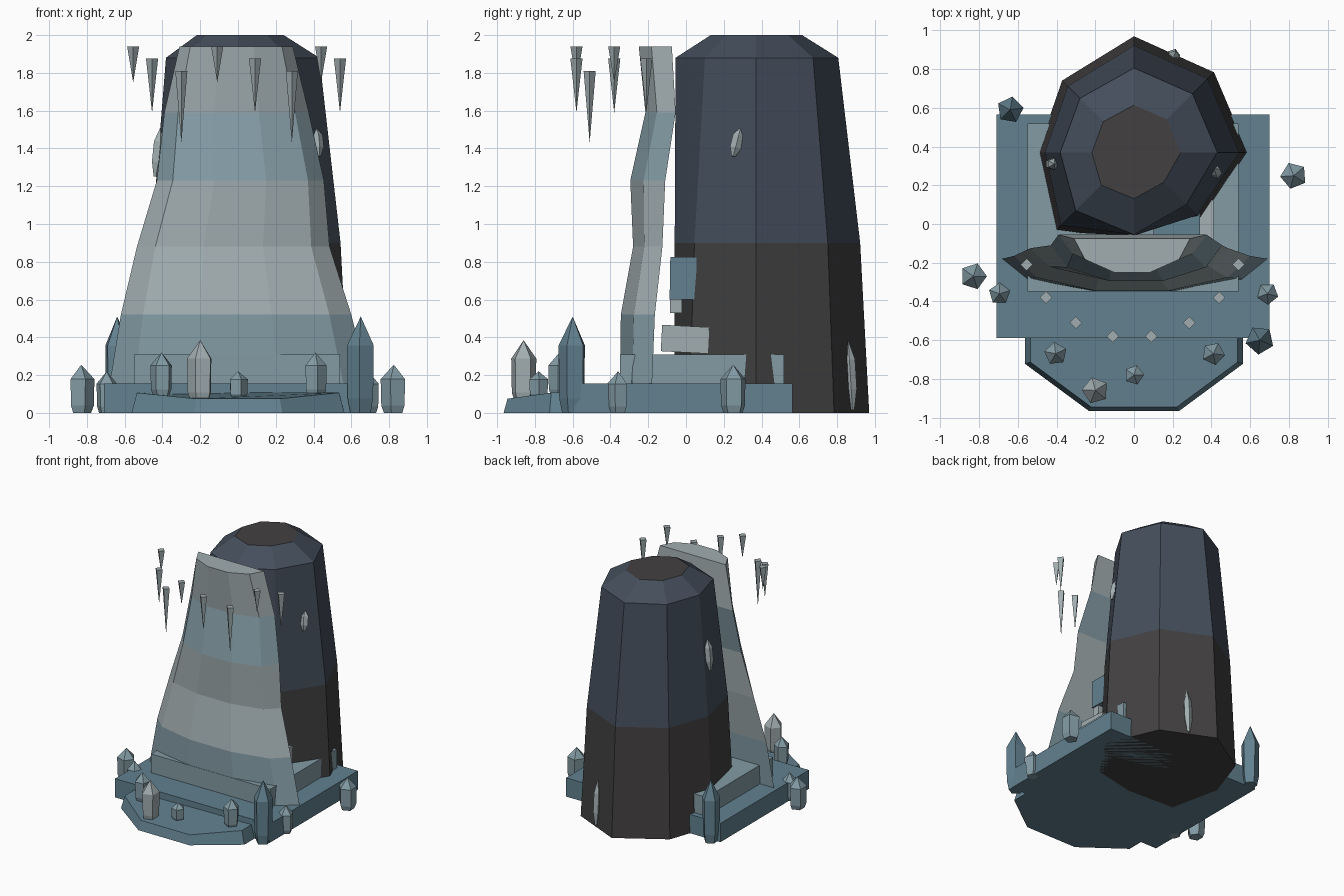
import bpy, bmesh
from math import cos, sin, pi, radians
from mathutils import Vector, Matrix

if "Cube" in bpy.data.objects:
    bpy.data.objects.remove(bpy.data.objects["Cube"])

# Palette given as sRGB, converted to linear
def mat(name, r, g, b):
    m = bpy.data.materials.new(name)
    m.diffuse_color = tuple((c / 255) ** 2.2 for c in (r, g, b)) + (1,)
    m.use_nodes = True
    m.node_tree.nodes["Principled BSDF"].inputs["Base Color"].default_value = m.diffuse_color
    return m

STONE = mat("dark_stone", 68, 66, 66)
SLATE = mat("blue_slate", 70, 79, 92)
DEEP = mat("deep_ice", 98, 128, 142)
MID = mat("mid_ice", 130, 154, 163)
PALE = mat("pale_ice", 160, 172, 175)

def finish(name, bm, mats):
    bmesh.ops.recalc_face_normals(bm, faces=bm.faces)
    me = bpy.data.meshes.new(name)
    bm.to_mesh(me)
    bm.free()
    for m in mats:
        me.materials.append(m)
    ob = bpy.data.objects.new(name, me)
    bpy.context.collection.objects.link(ob)
    return ob

def loft(name, rings, mats, bands=None, caps=(0, 0)):
    """Join point rings into a closed solid; bands = material per level."""
    bm = bmesh.new()
    vs = [[bm.verts.new(p) for p in ring] for ring in rings]
    n = len(vs[0])
    for k in range(len(vs) - 1):
        for i in range(n):
            j = (i + 1) % n
            f = bm.faces.new((vs[k][i], vs[k][j], vs[k + 1][j], vs[k + 1][i]))
            f.material_index = bands[k] if bands else 0
    for ring, c in zip((vs[0][::-1], vs[-1]), caps):
        bm.faces.new(ring).material_index = c
    return finish(name, bm, mats)

def box(name, x0, x1, y0, y1, z0, z1, m, turn=0):
    bm = bmesh.new()
    bmesh.ops.create_cube(bm, size=1)
    c = Vector((x0 + x1, y0 + y1, z0 + z1)) / 2
    bm.transform(Matrix.Translation(c) @ Matrix.Rotation(radians(turn), 4, 'X')
                 @ Matrix.Diagonal((x1 - x0, y1 - y0, z1 - z0, 1)))
    return finish(name, bm, [m])

def spike(name, loc, profile, sides, m, tilt=(0, 0), spin=0.0):
    """Turned solid from (radius, height) pairs, ending in a point."""
    bm = bmesh.new()
    rings = [[bm.verts.new((r * cos(spin + 2 * pi * i / sides),
                            r * sin(spin + 2 * pi * i / sides), z))
              for i in range(sides)] for r, z in profile[:-1]]
    tip = bm.verts.new((0, 0, profile[-1][1]))
    bm.faces.new(rings[0])
    for i in range(sides):
        j = (i + 1) % sides
        for a, b in zip(rings, rings[1:]):
            bm.faces.new((a[i], a[j], b[j], b[i]))
        bm.faces.new((rings[-1][i], rings[-1][j], tip))
    bm.transform(Matrix.Translation(loc) @ Matrix.Rotation(tilt[0], 4, 'X')
                 @ Matrix.Rotation(tilt[1], 4, 'Y'))
    return finish(name, bm, [m])

# Rock column: irregular octagon, tapering, flattened at the front
radii = [.59, .585, .60, .525, .50, .58, .58, .50]
levels = [(0, 1, 0), (.9, .92, 0), (1.88, .73, .25), (2, .41, .35)]
rings = []
for z, s, even in levels:
    ring = []
    for i, r in enumerate(radii):
        r = s * (r * (1 - even) + .59 * even)
        a = i * pi / 4
        ring.append((r * cos(a), max(.37 + r * sin(a), -.06), z))
    rings.append(ring)
loft("rock_column", rings, [STONE, SLATE], [0, 1, 1])

# Frozen waterfall: half-ellipse section with a flat back, banded by level
fall = [(.15, -.68, .69, -.18, -.35), (.52, -.62, .60, -.165, -.345),
        (.88, -.535, .485, -.125, -.28), (1.23, -.43, .455, -.11, -.295),
        (1.59, -.39, .375, -.055, -.215), (1.94, -.31, .29, -.075, -.25)]
rings = []
for z, xl, xr, yb, yf in fall:
    c, w = (xl + xr) / 2, (xr - xl) / 2
    rings.append([(c - w * cos(pi * i / 5), yb + (yf - yb) * sin(pi * i / 5) / .951, z)
                  for i in range(6)])
loft("frozen_waterfall", rings, [MID, PALE], [0, 1, 1, 0, 1], (0, 1))

# Stepped plinth
box("lower_step", -.71, .70, -.59, .565, 0, .155, DEEP)
box("upper_step", -.55, .54, -.35, .52, .15, .31, MID)

# Frozen pool: low octagonal disc, tilted slightly up to the back
rings = []
for s, top in ((1, 0), (.95, 1)):
    ring = []
    for i in range(8):
        a = pi / 8 + i * pi / 4
        y = -.55 + .45 * s * sin(a)
        ring.append((.61 * s * cos(a), y, top * (.075 + .035 * min(1, max(0, (y + .94) / .25)))))
    rings.append(ring)
loft("frozen_pool", rings, [DEEP])

# Ice ledges between rock and waterfall
box("low_ledge", .16, .41, -.13, .12, .32, .46, PALE, -3)
box("small_ledge", .12, .33, -.085, -.02, .53, .60, PALE)
box("high_ledge", .10, .34, -.085, .055, .60, .825, DEEP, -1)

# Ground crystals: x, y, base z, tip z, radius
crystals = [(-.83, -.27, 0, .255, .07, MID), (.825, .25, 0, .255, .07, MID),
            (-.64, .59, 0, .51, .07, DEEP), (.65, -.60, 0, .51, .075, DEEP),
            (-.695, -.36, 0, .22, .057, MID), (.69, -.36, 0, .22, .057, MID),
            (-.405, -.67, .09, .32, .06, MID), (.41, -.67, .09, .32, .06, MID),
            (-.20, -.86, .06, .385, .07, PALE), (0, -.78, .08, .22, .052, MID)]
for k, (x, y, z0, z1, r, m) in enumerate(crystals):
    h = z1 - z0
    spike(f"crystal_{k + 1}", (x, y, z0),
          [(r * .75, 0), (r * .95, .15 * h), (r, .7 * h), (0, h)], 5, m, spin=k * .7)

# Crystals set in the rock face
shard = [(.012, -.5), (.035, -.2), (.035, .22), (0, .5)]
for k, (x, y, z, h, tilt) in enumerate([(.205, .87, .2, .37, (.06, 0)),
                                        (.42, .27, 1.435, .16, (-.25, -.1)),
                                        (-.425, .31, 1.38, .26, (0, .1))]):
    spike(f"rock_crystal_{k + 1}", (x, y, z), [(r * .9, t * h) for r, t in shard], 5, PALE, tilt)

# Hanging icicles in a half ring, cycling through three lengths
spots = [(-.555, -.21), (-.455, -.38), (-.30, -.51), (-.11, -.58),
         (.09, -.58), (.285, -.51), (.44, -.38), (.54, -.21)]
sizes = [(1.94, .19), (1.875, .285), (1.81, .38)]
for k, (x, y) in enumerate(spots):
    z, length = sizes[k % 3]
    spike(f"icicle_{k + 1}", (x, y, z), [(.032, 0), (0, -length)], 4, PALE)
